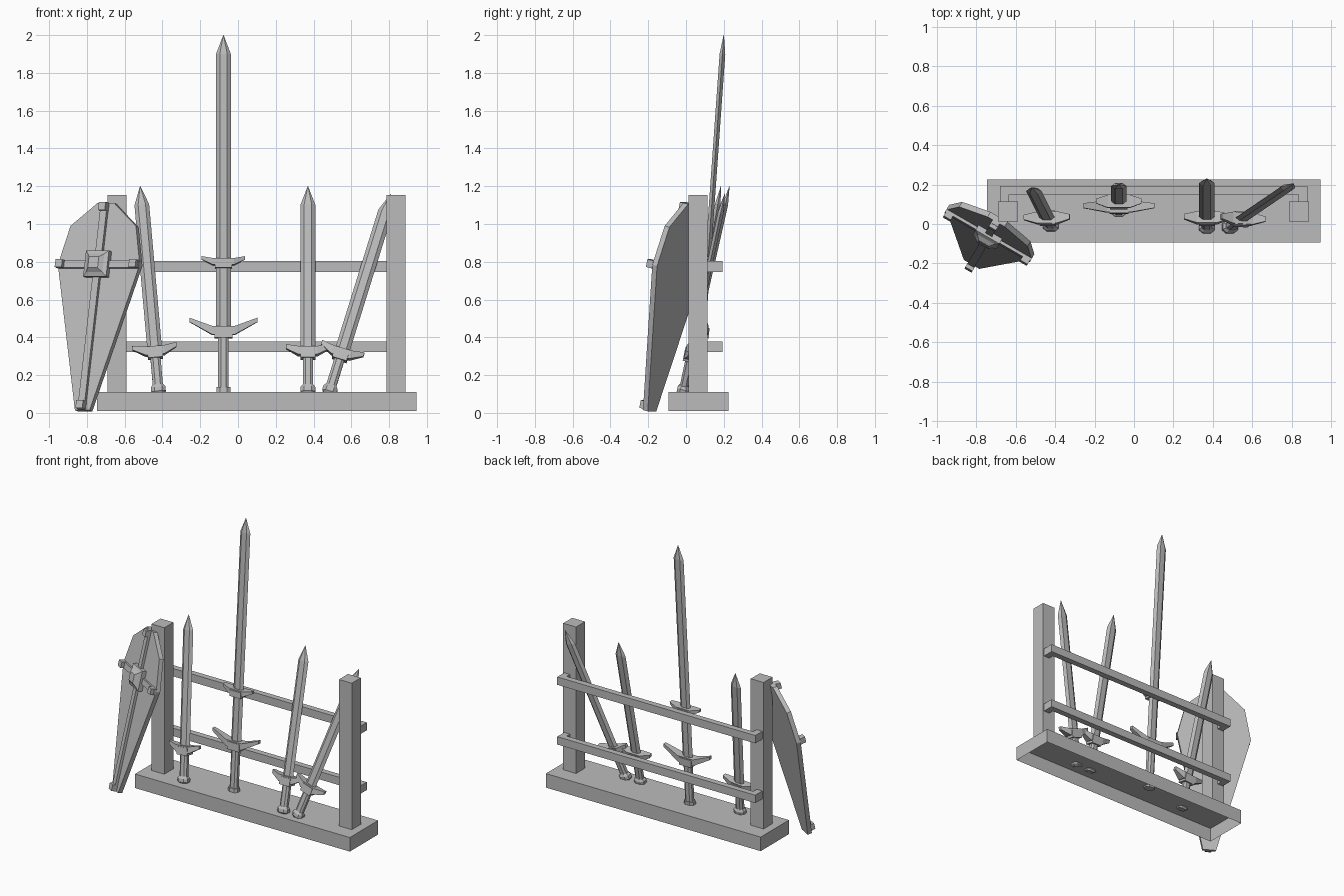
import bpy, bmesh
from mathutils import Vector, Matrix

cube = bpy.data.objects.get("Cube")
if cube:
    bpy.data.objects.remove(cube, do_unlink=True)

GREY = (0.5, 0.5, 0.5, 1)
mat = bpy.data.materials.new("plain grey")
mat.use_nodes = True
mat.diffuse_color = GREY
mat.node_tree.nodes["Principled BSDF"].inputs["Base Color"].default_value = GREY


def finish(name, bm, frame=Matrix()):
    bmesh.ops.recalc_face_normals(bm, faces=bm.faces)
    me = bpy.data.meshes.new(name)
    bm.to_mesh(me)
    bm.free()
    me.materials.append(mat)
    ob = bpy.data.objects.new(name, me)
    ob.matrix_world = frame
    bpy.context.collection.objects.link(ob)
    return ob


def loft(bm, rings):
    """Skin a list of equal-sized rings and cap both ends."""
    loops = [[bm.verts.new(p) for p in ring] for ring in rings]
    n = len(loops[0])
    for a, b in zip(loops, loops[1:]):
        for i in range(n):
            j = (i + 1) % n
            bm.faces.new((a[i], a[j], b[j], b[i]))
    bm.faces.new(loops[0])
    bm.faces.new(loops[-1])


def add_box(bm, x, y, z):
    loft(bm, [[(x[0], y[0], h), (x[1], y[0], h), (x[1], y[1], h), (x[0], y[1], h)] for h in z])


def box(name, x, y, z, open_bottom=False):
    bm = bmesh.new()
    add_box(bm, x, y, z)
    ob = finish(name, bm)
    if open_bottom:
        bm = bmesh.new()
        bm.from_mesh(ob.data)
        low = [f for f in bm.faces if f.normal.z < -0.9]
        bmesh.ops.delete(bm, geom=low, context='FACES_ONLY')
        bm.to_mesh(ob.data)
        bm.free()


def hexagon(w, t, z, flat=0.5):
    """Flattened six-sided section with bevelled edges."""
    return [(-w, 0, z), (-w * flat, -t, z), (w * flat, -t, z),
            (w, 0, z), (w * flat, t, z), (-w * flat, t, z)]


def octagon(w, t, z):
    return [(sx * w * a, sy * t * b, z) for sx, sy, a, b in
            ((-1, -1, 1, .5), (-1, -1, .5, 1), (1, -1, .5, 1), (1, -1, 1, .5),
             (1, 1, 1, .5), (1, 1, .5, 1), (-1, 1, .5, 1), (-1, 1, 1, .5))]


# Rack: hollow base, posts, rails with spacers
box("base", (-.746, .946), (-.093, .225), (.01, .11), open_bottom=True)
for side, x in (("right", -.69), ("left", .787)):
    box(side + "_post", (x, x + .101), (.012, .113), (.11, 1.153))
for level, z in (("lower", .322), ("upper", .747)):
    box(level + "_rail", (-.68, .88), (.15, .192), (z, z + .056))
    for side, x in (("right", -.68), ("left", .835)):
        box(f"{level}_{side}_spacer", (x, x + .045), (.113, .15), (z, z + .056))


def guard(name, frame, z, core, reach, rise, h, thick):
    """Crossguard: thick centre with narrower wings sweeping upward."""
    bm = bmesh.new()
    rings = []
    for x, lift, t, k in ((-reach, rise, .012, .5), (-core, .012, thick, 1),
                          (core, .012, thick, 1), (reach, rise, .012, .5)):
        a, b = z + lift - h * k / 2, z + lift + h * k / 2
        rings.append([(x, -t, a), (x, t, a), (x, t, b), (x, -t, b)])
    loft(bm, rings)
    add_box(bm, (-core * .8, core * .8), (-thick * 1.15, thick * 1.15), (z - h * .6, z + h * .6))
    finish(name, bm, frame)


def sword(name, foot, tip, cross, grip_w, pommel=True):
    foot, tip = Vector(foot), Vector(tip)
    axis = (tip - foot).normalized()
    length = (tip - foot).length
    u = (Vector((1, 0, 0)) - axis * axis.x).normalized()
    v = axis.cross(u)
    frame = Matrix.Translation(foot) @ Matrix((u, v, axis)).transposed().to_4x4()
    # Blade
    bm = bmesh.new()
    loft(bm, [hexagon(.039, .015, cross), hexagon(.039, .015, length - .1),
              hexagon(.001, .001, length)])
    finish(name + "_blade", bm, frame)
    # Grip and pommel
    bm = bmesh.new()
    loft(bm, [octagon(grip_w, grip_w * .8, h) for h in (0, cross)])
    if pommel:
        loft(bm, [octagon(w, w * .8, h) for w, h in ((.028, 0), (.039, .012), (.039, .035), (.028, .05))])
    else:
        loft(bm, [octagon(.037, .028, h) for h in (0, .035)])
    finish(name + "_grip", bm, frame)
    return frame


for name, foot, tip in (("right_sword", (-.42, -.01, .1), (-.518, .185, 1.2)),
                        ("middle_sword", (.37, -.02, .1), (.37, .23, 1.2)),
                        ("left_sword", (.48, -.02, .1), (.81, .205, 1.16))):
    frame = sword(name, foot, tip, .22, .027)
    guard(name + "_guard", frame, .22, .05, .117, .037, .045, .03)

frame = sword("great_sword", (-.077, .065, .1), (-.077, .2, 2), .32, .028, pommel=False)
guard("great_sword_guard", frame, .325, .06, .18, .068, .045, .03)
guard("great_sword_upper_guard", frame, .69, .055, .115, .032, .035, .033)

# Kite shield leaning on the right post; local x across, y up, z outward
across = Vector((.866, -.5, 0))
up = Vector((.125, .217, 1.1)).normalized()
out = across.cross(up)
shield = (Matrix.Translation((-.81, -.18, .008))
          @ Matrix((across, up, out)).transposed().to_4x4())
half = [(.045, 0), (.25, .79), (.2, 1.0), (.05, 1.125)]
outline = half + [(-x, y) for x, y in reversed(half)]
bm = bmesh.new()
loft(bm, [[(x, y, h) for x, y in outline] for h in (0, .03)])
finish("shield_board", bm, shield)

bm = bmesh.new()
add_box(bm, (-.02, .02), (.0, 1.125), (.028, .048))
add_box(bm, (-.25, .25), (.77, .81), (.028, .045))
finish("shield_ribs", bm, shield)

bm = bmesh.new()
for x, y in ((-.225, .79), (.225, .79), (0, .025), (0, 1.1)):
    add_box(bm, (x - .021, x + .021), (y - .021, y + .021), (.028, .068))
finish("shield_studs", bm, shield)

# Stepped boss with a pyramid face
bm = bmesh.new()
loft(bm, [[(sx * s, .79 + sy * s, h) for sx, sy in ((-1, -1), (1, -1), (1, 1), (-1, 1))]
          for s, h in ((.07, .028), (.07, .06), (.05, .07), (.03, .09))])
finish("shield_boss", bm, shield)
